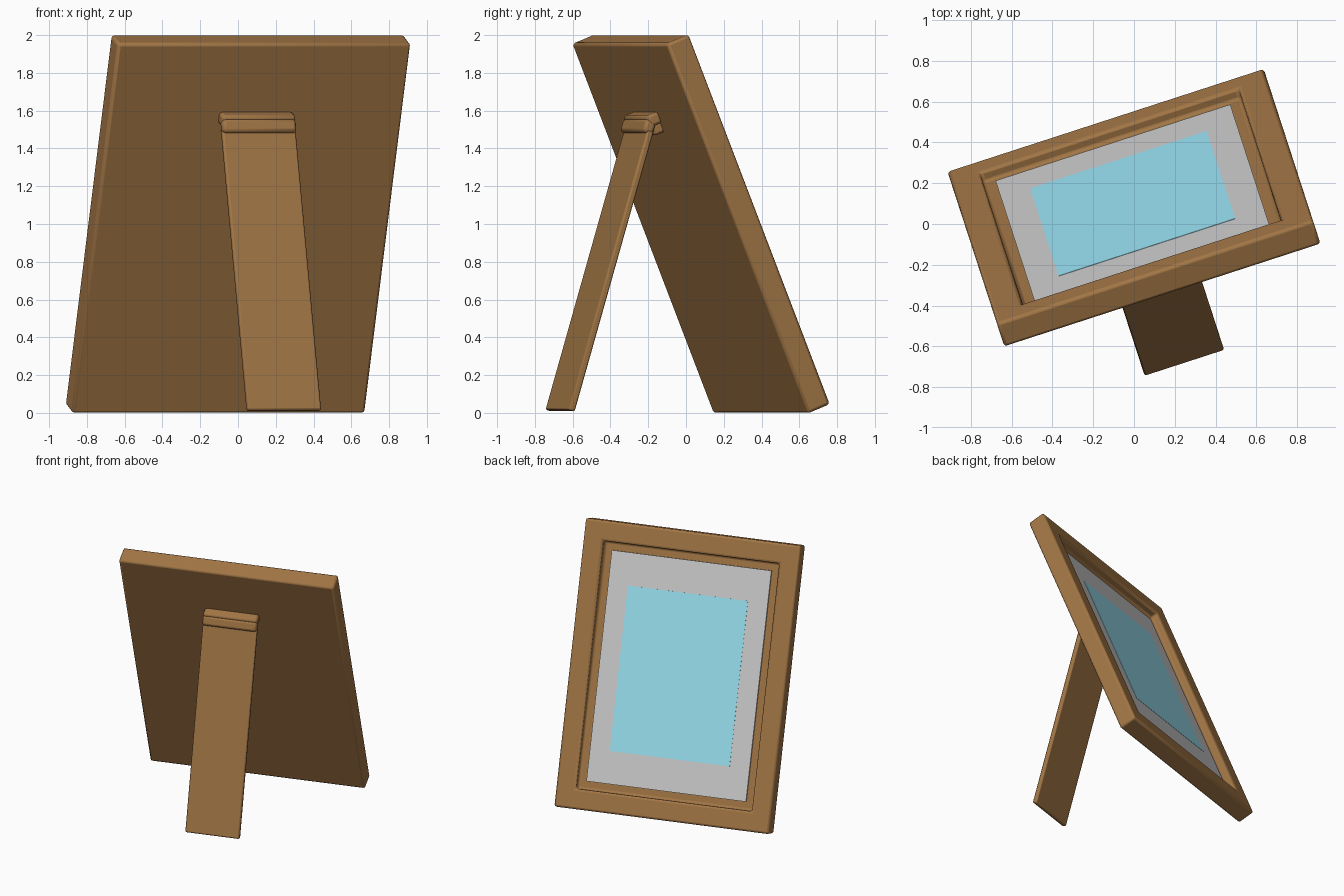
import bpy, bmesh
from math import radians
from mathutils import Matrix

if "Cube" in bpy.data.objects:
    bpy.data.objects.remove(bpy.data.objects["Cube"])


def material(name, rgb):
    m = bpy.data.materials.new(name)
    m.diffuse_color = (*rgb, 1)
    m.use_nodes = True
    m.node_tree.nodes["Principled BSDF"].inputs["Base Color"].default_value = m.diffuse_color
    return m


WOOD = material("wood", (0.36, 0.18, 0.06))
BLUE = material("light_blue", (0.32, 0.75, 0.88))

# Whole model is turned about z; frame leans back, leg leans the other way
BASE = Matrix.Translation((0, 0.08, 0)) @ Matrix.Rotation(radians(18), 4, 'Z')
LEAN = radians(21.9)
LEG_LEAN = radians(-16.5)
W, H, T = 1.63, 2.11, 0.134
BORDER, DEPTH = 0.21, 0.06


def place(y, z, tilt):
    return BASE @ Matrix.Translation((0, y, z)) @ Matrix.Rotation(tilt, 4, 'X')


FRAME = place(0, 1.0, LEAN)


def box(name, size, matrix, mat=None, bevel=0.0, edit=None, segments=2):
    bm = bmesh.new()
    bmesh.ops.create_cube(bm, size=1)
    bmesh.ops.scale(bm, vec=size, verts=bm.verts)
    if edit:
        edit(bm)
    me = bpy.data.meshes.new(name)
    bm.to_mesh(me)
    bm.free()
    ob = bpy.data.objects.new(name, me)
    bpy.context.collection.objects.link(ob)
    ob.matrix_world = matrix
    if mat:
        me.materials.append(mat)
    if bevel:
        b = ob.modifiers.new("bevel", 'BEVEL')
        b.width, b.segments = bevel, segments
        bpy.ops.object.select_all(action='DESELECT')
        ob.select_set(True)
        bpy.context.view_layer.objects.active = ob
        bpy.ops.object.shade_smooth_by_angle(angle=radians(50))
    return ob


def recess(bm):
    bm.normal_update()
    front = max(bm.faces, key=lambda f: f.normal.y)
    bmesh.ops.inset_region(bm, faces=[front], thickness=BORDER)
    hole = bmesh.ops.extrude_discrete_faces(bm, faces=[front])["faces"][0]
    bmesh.ops.translate(bm, vec=(0, -DEPTH, 0), verts=hole.verts)


# Wooden frame with a recessed front
box("frame", (W, T, H), FRAME, WOOD, 0.016, recess)

# Mat and picture lying in the recess
floor = T / 2 - DEPTH
mat_w, mat_h = W - 2 * BORDER, H - 2 * BORDER
box("mat", (mat_w, 0.03, mat_h), FRAME @ Matrix.Translation((0, floor, 0)))
box("picture", (0.91, 0.004, 1.21), FRAME @ Matrix.Translation((0, floor + 0.015, 0)), BLUE)

# Leg leaning against the back
box("leg", (0.41, 0.036, 1.55), place(-0.565, 0.755, LEG_LEAN), WOOD, 0.01)

# Hinge: plate on the frame back and knuckle on top of the leg
box("hinge_plate", (0.41, 0.075, 0.065),
    FRAME @ Matrix.Translation((0, -T / 2 - 0.027, 0.635)), WOOD, 0.016)
box("hinge_knuckle", (0.41, 0.06, 0.075), place(-0.35, 1.515, LEG_LEAN), WOOD, 0.018)
box("hinge_pin", (0.37, 0.07, 0.06),
    FRAME @ Matrix.Translation((0, -T / 2 - 0.02, 0.58)), WOOD, 0.015)
